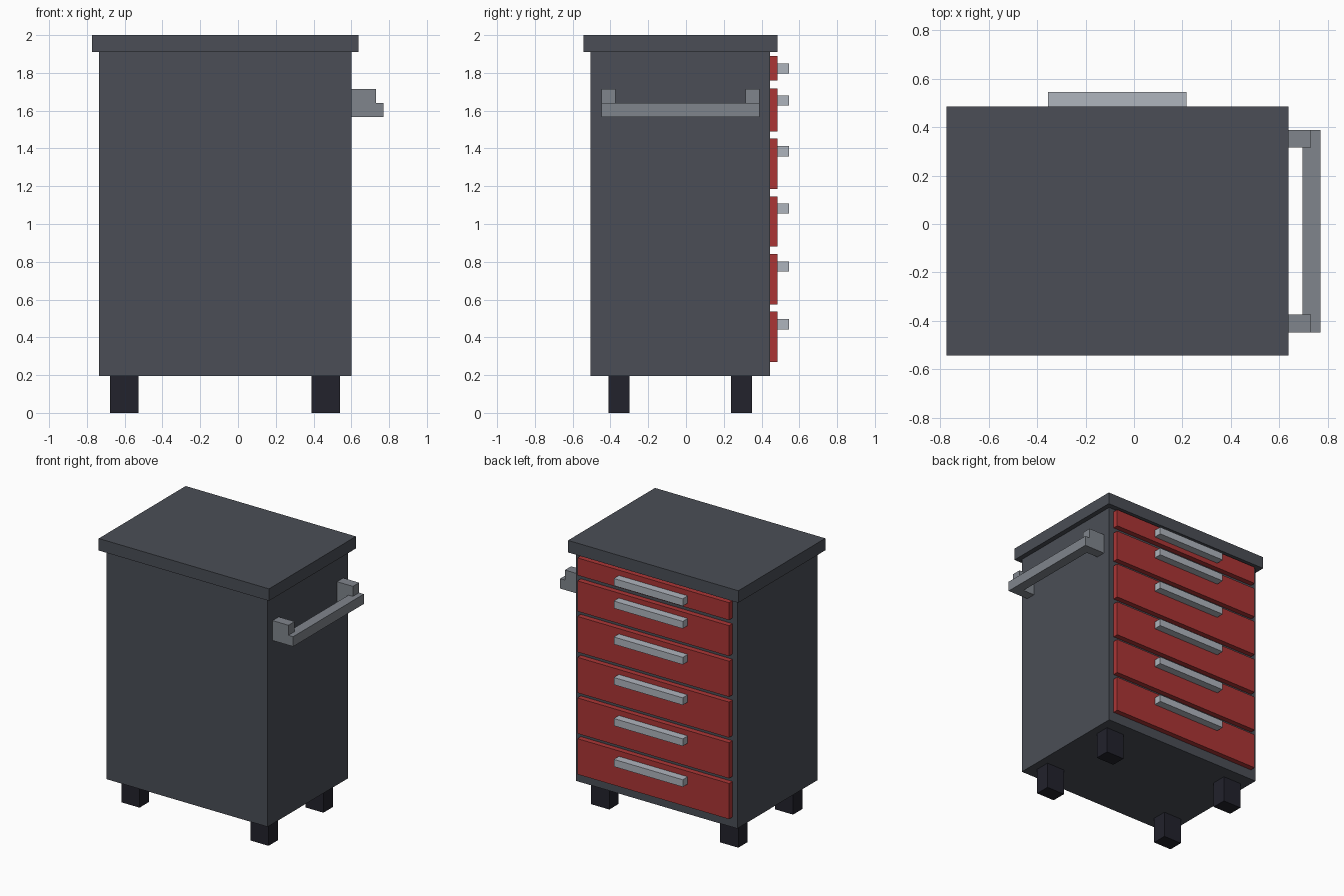
import bpy

default = bpy.data.objects.get("Cube")
if default:
    bpy.data.objects.remove(default, do_unlink=True)


def make_material(name, rgb):
    mat = bpy.data.materials.new(name)
    mat.use_nodes = True
    mat.diffuse_color = (*rgb, 1)
    mat.node_tree.nodes["Principled BSDF"].inputs["Base Color"].default_value = (*rgb, 1)
    return mat


slate = make_material("slate grey", (0.069, 0.076, 0.093))
red = make_material("drawer red", (0.41, 0.036, 0.036))
silver = make_material("silver", (0.43, 0.46, 0.51))
steel = make_material("mid grey", (0.216, 0.235, 0.265))
black = make_material("dark leg", (0.016, 0.016, 0.025))


def box(name, mat, x, y, z):
    """Box spanning the given (low, high) ranges."""
    spans = (x, y, z)
    bpy.ops.mesh.primitive_cube_add(size=1, location=[(a + b) / 2 for a, b in spans])
    obj = bpy.context.object
    obj.name = name
    obj.scale = [b - a for a, b in spans]
    bpy.ops.object.transform_apply(location=False, rotation=False, scale=True)
    obj.data.materials.append(mat)
    return obj


# Cabinet
BACK = 0.445
PANEL = 0.485
box("cabinet_body", slate, (-0.736, 0.6), (-0.506, BACK), (0.195, 1.91))
box("worktop", slate, (-0.773, 0.637), (-0.543, PANEL), (1.91, 2.0))

# Legs
for side, x in (("right", (-0.678, -0.528)), ("left", (0.39, 0.54))):
    for end, y in (("front", (-0.41, -0.298)), ("back", (0.239, 0.35))):
        box(f"{end}_{side}_leg", black, x, y, (0, 0.195))

# Drawers with pulls, from top to bottom: panel bottom, panel top, pull centre
drawers = (
    (1.76, 1.89, 1.823), (1.49, 1.718, 1.654), (1.185, 1.452, 1.385),
    (0.88, 1.146, 1.082), (0.575, 0.842, 0.775), (0.27, 0.537, 0.469),
)
for i, (low, high, pull) in enumerate(drawers, 1):
    box(f"drawer_{i}", red, (-0.696, 0.56), (BACK, PANEL), (low, high))
    box(f"drawer_pull_{i}", silver, (-0.354, 0.217), (PANEL, 0.544),
        (pull - 0.027, pull + 0.027))

# Side push handle
for end, y in (("front", (-0.447, -0.374)), ("back", (0.315, 0.388))):
    box(f"{end}_handle_bracket", steel, (0.6, 0.731), y, (1.567, 1.716))
box("handle_bar", steel, (0.695, 0.77), (-0.447, 0.388), (1.567, 1.641))
